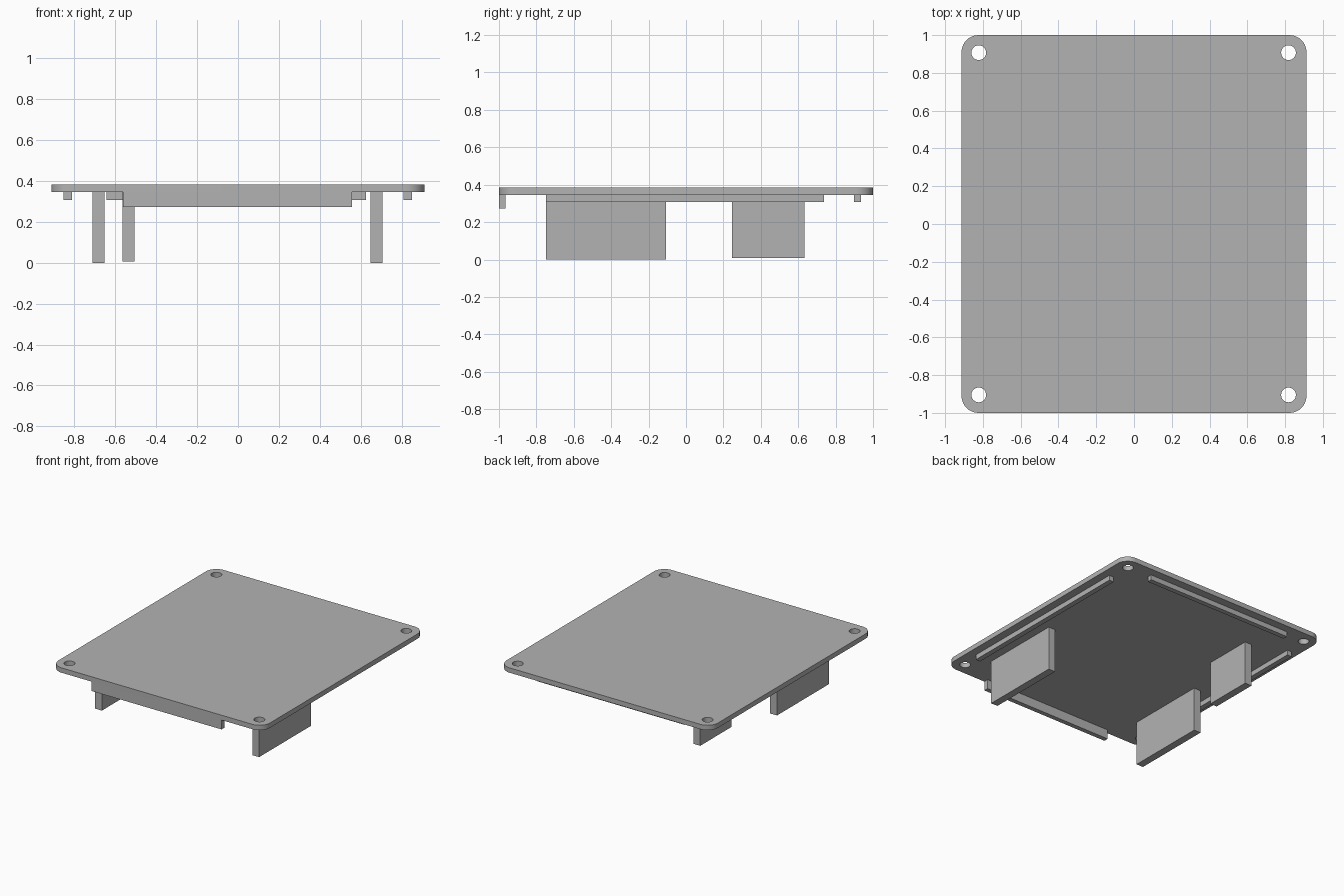
import bpy
import bmesh
from math import pi
from mathutils import Matrix, Vector

if "Cube" in bpy.data.objects:
    bpy.data.objects.remove(bpy.data.objects["Cube"], do_unlink=True)

GREY = (0.45, 0.45, 0.45, 1.0)
UNDERSIDE, TOP = 0.346, 0.384

grey = bpy.data.materials.new("plain_grey")
grey.use_nodes = True
grey.diffuse_color = GREY
grey.node_tree.nodes["Principled BSDF"].inputs["Base Color"].default_value = GREY


def add_object(name, bm):
    mesh = bpy.data.meshes.new(name)
    bm.to_mesh(mesh)
    bm.free()
    mesh.materials.append(grey)
    obj = bpy.data.objects.new(name, mesh)
    bpy.context.collection.objects.link(obj)
    return obj


def box_bmesh(x, y, z):
    """Box from (min, max) ranges along each axis."""
    bm = bmesh.new()
    ranges = (x, y, z)
    size = [b - a for a, b in ranges]
    centre = Vector([(a + b) / 2 for a, b in ranges])
    matrix = Matrix.Translation(centre) @ Matrix.Diagonal((*size, 1))
    bmesh.ops.create_cube(bm, size=1, matrix=matrix)
    return bm


def add_box(name, x, y, bottom):
    """Box hanging from the underside of the plate."""
    return add_object(name, box_bmesh(x, y, (bottom, UNDERSIDE)))


# Cover plate with rounded corners
bm = box_bmesh((-0.913, 0.913), (-1, 1), (UNDERSIDE, TOP))
corners = [e for e in bm.edges if abs(e.verts[0].co.z - e.verts[1].co.z) > 0.01]
bmesh.ops.bevel(bm, geom=corners, offset=0.09, segments=10, profile=0.5,
                affect='EDGES')
plate = add_object("cover_plate", bm)

# Screw holes in the four corners
bm = bmesh.new()
for x in (-0.822, 0.818):
    for y in (-0.905, 0.907):
        bmesh.ops.create_cone(bm, cap_ends=True, segments=32, radius1=0.039,
                              radius2=0.039, depth=0.2,
                              matrix=Matrix.Translation((x, y, TOP)))
cutter = add_object("screw_hole_cutter", bm)
cutter.hide_render = True
holes = plate.modifiers.new("screw_holes", 'BOOLEAN')
holes.operation = 'DIFFERENCE'
holes.solver = 'EXACT'
holes.object = cutter
bpy.ops.object.select_all(action='DESELECT')
bpy.context.view_layer.objects.active = plate
plate.select_set(True)
bpy.ops.object.modifier_apply(modifier=holes.name)
bpy.data.objects.remove(cutter, do_unlink=True)
bpy.ops.object.shade_smooth_by_angle(angle=pi / 6)

# Locating rails and the deeper front lip
RAIL_BOTTOM = 0.307
add_box("left_rail", (0.81, 0.85), (-0.748, 0.738), RAIL_BOTTOM)
add_box("right_rail", (-0.853, -0.813), (-0.748, 0.738), RAIL_BOTTOM)
add_box("back_rail", (-0.643, 0.625), (0.898, 0.936), RAIL_BOTTOM)
add_box("front_lip", (-0.563, 0.558), (-1, -0.964), 0.273)

# Hanging support tabs
add_box("left_tab", (0.648, 0.706), (-0.748, -0.107), 0)
add_box("right_tab", (-0.711, -0.652), (-0.748, -0.107), 0)
add_box("back_right_tab", (-0.566, -0.507), (0.245, 0.633), 0.007)
